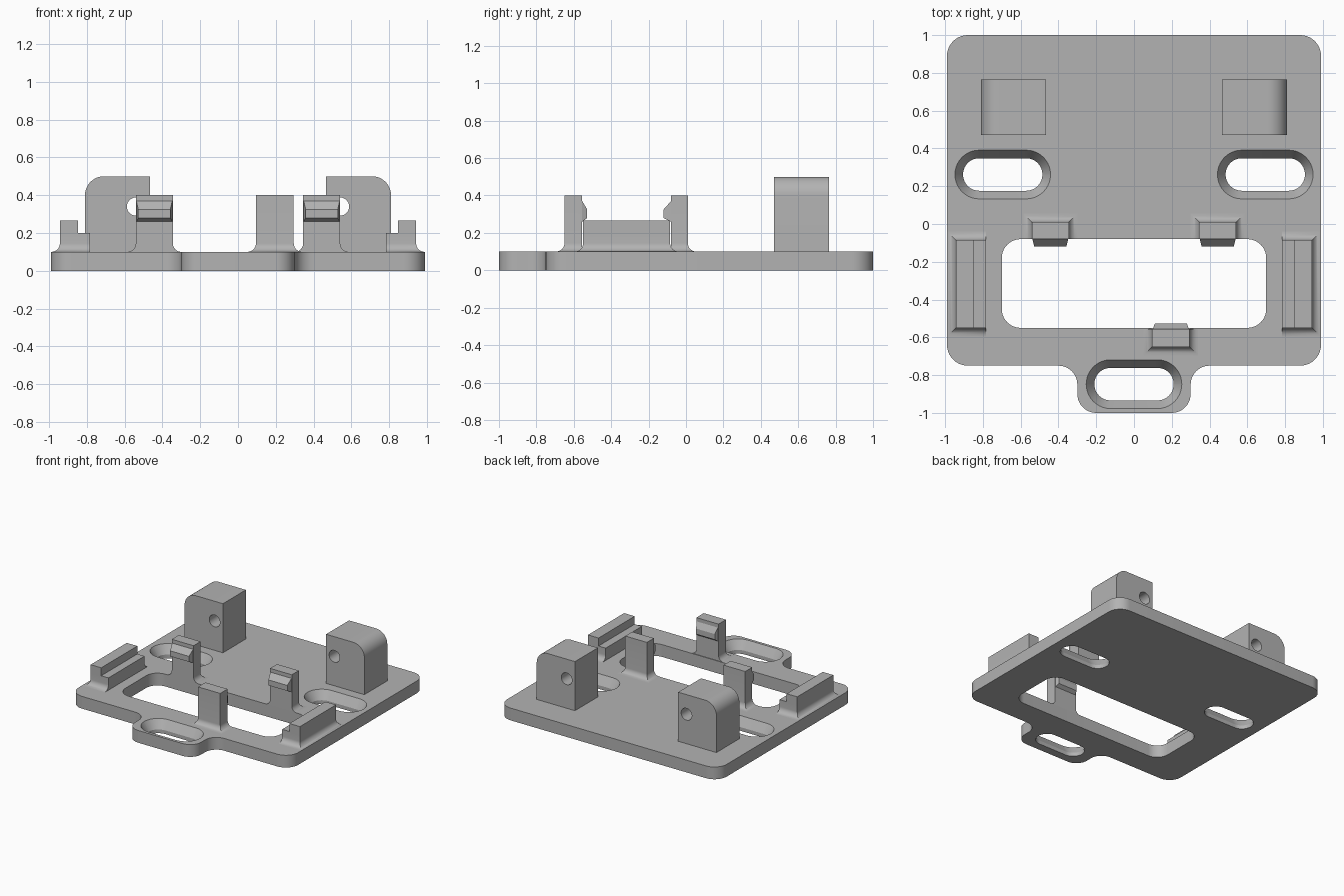
import bpy, bmesh, math
from mathutils import Vector

cube = bpy.data.objects.get("Cube")
if cube:
    bpy.data.objects.remove(cube, do_unlink=True)

grey = bpy.data.materials.new("plain grey")
grey.use_nodes = True
grey.diffuse_color = (0.45, 0.45, 0.45, 1)
grey.node_tree.nodes["Principled BSDF"].inputs["Base Color"].default_value = grey.diffuse_color

TOP = 0.1       # upper face of the plate
FILLET = 0.045  # fillet at the feet of the posts


def loft(name, rings):
    """Closed solid through rings of 3D points."""
    bm = bmesh.new()
    loops = [[bm.verts.new(p) for p in ring] for ring in rings]
    n = len(loops[0])
    for a, b in zip(loops, loops[1:]):
        for i in range(n):
            j = (i + 1) % n
            bm.faces.new((a[i], a[j], b[j], b[i]))
    bm.faces.new(loops[0])
    bm.faces.new(loops[-1])
    bmesh.ops.recalc_face_normals(bm, faces=bm.faces)
    mesh = bpy.data.meshes.new(name)
    bm.to_mesh(mesh)
    bm.free()
    mesh.materials.append(grey)
    ob = bpy.data.objects.new(name, mesh)
    bpy.context.collection.objects.link(ob)
    return ob


def rounded(corners, steps=10):
    """Right-angled outline from (x, y, radius) corners, each corner rounded."""
    out = []
    for i, (x, y, r) in enumerate(corners):
        p = Vector((x, y))
        if r == 0:
            out.append(p)
            continue
        nxt = corners[(i + 1) % len(corners)]
        u = (Vector(corners[i - 1][:2]) - p).normalized()
        v = (Vector(nxt[:2]) - p).normalized()
        for k in range(steps + 1):
            t = k / steps * math.pi / 2
            out.append(p + r * (u + v) - r * (v * math.cos(t) + u * math.sin(t)))
    return out


def rect(x0, x1, y0, y1, r=0):
    return rounded([(x0, y0, r), (x1, y0, r), (x1, y1, r), (x0, y1, r)])


def at_z(outline, z):
    return [(p[0], p[1], z) for p in outline]


def at_y(outline, y):
    return [(p[0], y, p[1]) for p in outline]


def cut(ob, cutter):
    cutter.hide_render = True
    mod = ob.modifiers.new("cut", 'BOOLEAN')
    mod.operation = 'DIFFERENCE'
    mod.solver = 'EXACT'
    mod.object = cutter
    bpy.context.view_layer.objects.active = ob
    bpy.ops.object.modifier_apply(modifier=mod.name)
    bpy.data.objects.remove(cutter, do_unlink=True)


def post(name, x0, x1, y0, y1, height, left, right, front, back):
    """Upright block whose foot flares out with a fillet on the flagged sides."""
    rings = []
    for k in range(9):
        t = k / 8 * math.pi / 2
        f = FILLET * (1 - math.sin(t))
        z = TOP + FILLET * (1 - math.cos(t))
        rings.append(at_z(rect(x0 - f * left, x1 + f * right, y0 - f * front, y1 + f * back), z))
    rings.append(at_z(rect(x0, x1, y0, y1), height))
    return loft(name, rings)


def lip(name, cx, wall, tip):
    """Tapered snap nose from the wall plane out to the tip plane."""
    loft(name, [at_y(rect(cx - 0.095, cx + 0.095, 0.26, 0.37), wall),
                at_y(rect(cx - 0.085, cx + 0.085, 0.28, 0.325), tip)])


# Base plate with front tab
half = [(0.3, -1, 0.1), (0.3, -0.75, 0.1), (0.99, -0.75, 0.11), (0.99, 1, 0.11)]
outline = rounded(half + [(-x, y, r) for x, y, r in reversed(half)])
plate = loft("base_plate", [at_z(outline, 0), at_z(outline, TOP)])

# Large window
window = rect(-0.7, 0.7, -0.55, -0.08, 0.1)
cut(plate, loft("window_cutter", [at_z(window, -0.1), at_z(window, 0.2)]))

# Countersunk mounting slots
for cx, cy in ((-0.695, 0.262), (0.695, 0.262), (0, -0.848)):
    def slot(w, h):
        return rect(cx - w, cx + w, cy - h, cy + h, h - 0.0005)
    inner, outer = slot(0.21, 0.086), slot(0.253, 0.129)
    cut(plate, loft("slot_cutter", [at_z(inner, -0.1), at_z(inner, 0.03),
                                    at_z(outer, TOP), at_z(outer, 0.2)]))

for side, s in (("left", 1), ("right", -1)):
    # Tall rear block with a rounded outer corner and a cross hole
    profile = rounded([(s * 0.465, TOP, 0), (s * 0.81, TOP, 0),
                       (s * 0.81, 0.5, 0.1), (s * 0.465, 0.5, 0)])
    block = loft(side + "_rear_block", [at_y(profile, 0.47), at_y(profile, 0.765)])
    cx = s * 0.54
    hole = rect(cx - 0.048, cx + 0.048, 0.292, 0.388, 0.0475)
    cut(block, loft("hole_cutter", [at_y(hole, 0.4), at_y(hole, 0.85)]))

    # Snap clip behind the window
    cx = s * 0.443
    post(side + "_clip", cx - 0.098, cx + 0.098, -0.08, 0.01, 0.4, 1, 1, 0, 1)
    lip(side + "_clip_lip", cx, -0.08, -0.12)

    # Stepped side rail
    x0, x1 = sorted((s * 0.783, s * 0.943))
    post(side + "_rail", x0, x1, -0.55, -0.085, 0.2, s < 0, s > 0, 1, 1)
    x0, x1 = sorted((s * 0.848, s * 0.943))
    ridge = rect(x0, x1, -0.55, -0.085)
    loft(side + "_rail_ridge", [at_z(ridge, 0.2), at_z(ridge, 0.265)])

# Front snap clip
post("front_clip", 0.095, 0.295, -0.65, -0.555, 0.4, 1, 1, 1, 0)
lip("front_clip_lip", 0.195, -0.555, -0.528)

# Smooth the rounded surfaces, keep edges sharp
for ob in bpy.context.scene.objects:
    ob.select_set(ob.type == 'MESH')
bpy.context.view_layer.objects.active = plate
bpy.ops.object.shade_smooth_by_angle(angle=math.radians(30))
